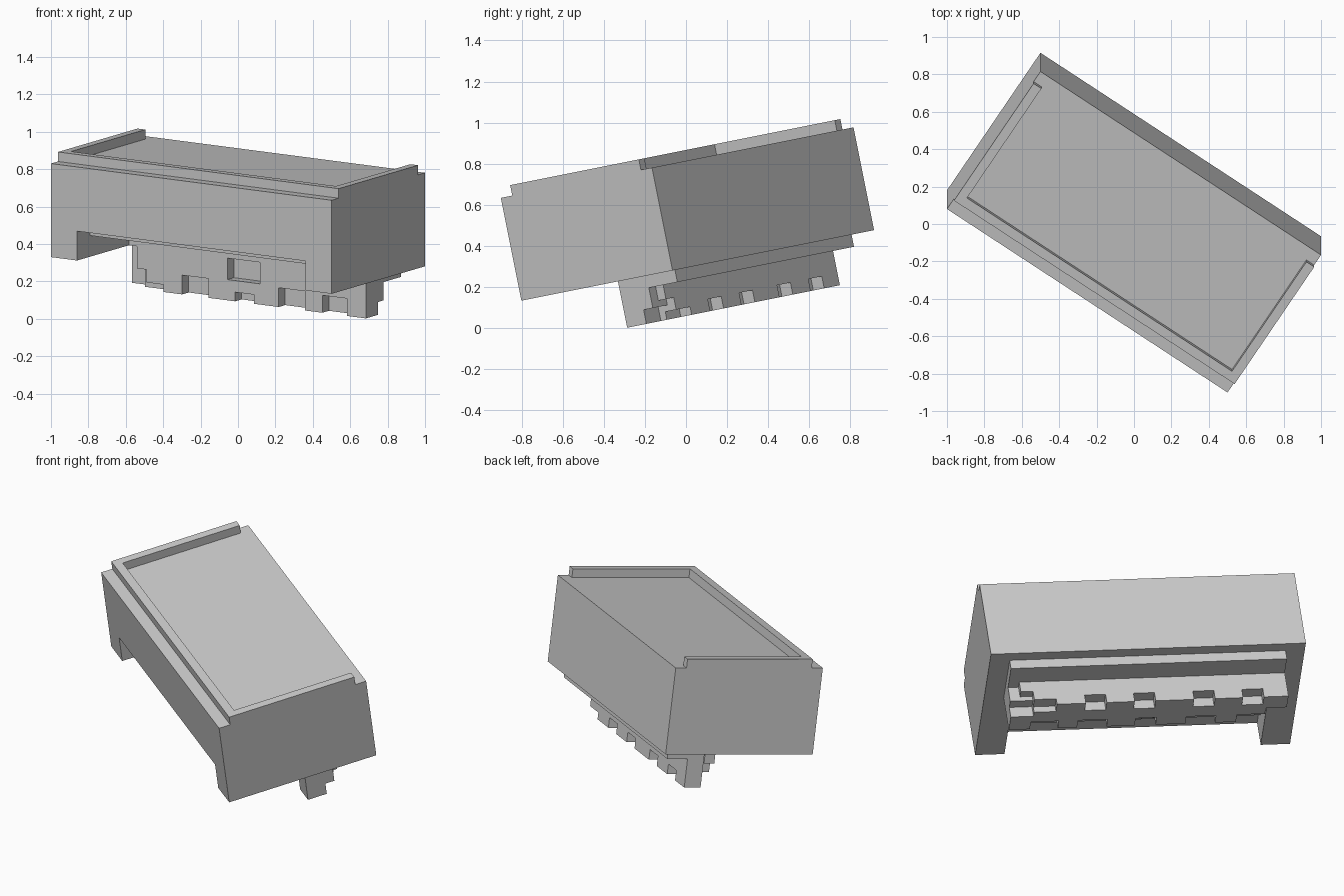
import bpy, bmesh, math
from mathutils import Matrix, Vector

if "Cube" in bpy.data.objects:
    bpy.data.objects.remove(bpy.data.objects["Cube"])

# Tilted local frame: a = along the length, b = depth, c = up; origin at the front-left bottom corner
FRAME = (Matrix.Translation((-1.0, 0.18, 0.33))
         @ Matrix.Rotation(math.atan(0.2), 4, 'X')
         @ Matrix.Rotation(-math.atan(2 / 3), 4, 'Z'))
L, W, H = 1.803, 0.901, 0.51


def prism(name, pts, axis, lo, hi):
    """Extrude a 2D profile along local axis 0/1/2 from lo to hi."""
    bm = bmesh.new()

    def place(p, t):
        co = list(p)
        co.insert(axis, t)
        return FRAME @ Vector(co)
    face = bm.faces.new([bm.verts.new(place(p, lo)) for p in pts])
    ext = bmesh.ops.extrude_face_region(bm, geom=[face])
    delta = place((0, 0), hi) - place((0, 0), lo)
    bmesh.ops.translate(bm, vec=delta,
                        verts=[g for g in ext["geom"] if isinstance(g, bmesh.types.BMVert)])
    bmesh.ops.recalc_face_normals(bm, faces=bm.faces)
    me = bpy.data.meshes.new(name)
    bm.to_mesh(me)
    bm.free()
    ob = bpy.data.objects.new(name, me)
    bpy.context.collection.objects.link(ob)
    return ob


def box(name, a, b, c):
    return prism(name, [(a[0], b[0]), (a[1], b[0]), (a[1], b[1]), (a[0], b[1])], 2, *c)


def notched(left, right, gaps):
    """Bottom edge from left to right, with rectangular gaps (a0, a1, top)."""
    pts = [(left, -0.23)]
    for a0, a1, top in gaps:
        pts += [(a0, -0.23), (a0, top), (a1, top), (a1, -0.23)]
    return pts + [(right, -0.23)]


# Main shell: two solid end walls and a stepped middle
T = 0.168
box("left_end_wall", (0, T), (0, W), (0, H))
box("right_end_wall", (L - T, L), (0, W), (0, H))
prism("shell_middle",
      [(0, 0.16), (0.126, 0.16), (0.126, 0.115), (0.5, 0.115), (0.5, 0), (W, 0), (W, H), (0, H)],
      0, T, L - T)

# Raised U-shaped rim on the top, open to the back
t, f, r = 0.05, 0.068, 0.835
prism("top_rim",
      [(0, f), (L, f), (L, r), (L - t, r), (L - t, f + t), (t, f + t), (t, r), (0, r)],
      2, H, H + 0.052)

# Flange under the shell and the hanging core
A0, A1 = 0.11, 1.69
box("rear_flange", (A0, A1), (0.645, 0.84), (-0.06, 0.0))
box("core_front", (0.23, A1), (0.563, 0.615), (-0.23, 0.12))
box("core_rear", (A0, 1.56), (0.615, 0.65), (-0.23, 0.12))
box("core_end_step", (1.56, A1), (0.615, 0.67), (-0.16, 0.12))

# Front comb plate: staircase on the left, gaps below, window in the middle
front = [(0.22, 0.016), (0.22, -0.12), (0.28, -0.12), (0.28, -0.19), (0.39, -0.19)]
front += notched(0.39, A1, [(0.51, 0.68, -0.125), (0.85, 0.97, -0.18),
                            (1.13, 1.30, -0.125), (1.41, 1.57, -0.135)])
front += [(A1, 0.016), (1.01, 0.016), (1.01, -0.117), (0.80, -0.117), (0.80, 0.016)]
prism("front_comb", front, 1, 0.5, 0.563)
box("front_comb_top", (0.22, A1), (0.5, 0.563), (0.016, 0.13))

# Rear comb plate: gaps below, staircase on the right
rear = notched(A0, 1.435, [(0.25, 0.37, -0.17), (0.53, 0.65, -0.17),
                           (0.87, 0.99, -0.17), (1.15, 1.27, -0.17)])
rear += [(1.435, -0.19), (1.56, -0.19), (1.56, -0.13), (1.63, -0.13), (1.63, -0.06), (A0, -0.06)]
prism("rear_comb", rear, 1, 0.65, 0.715)
